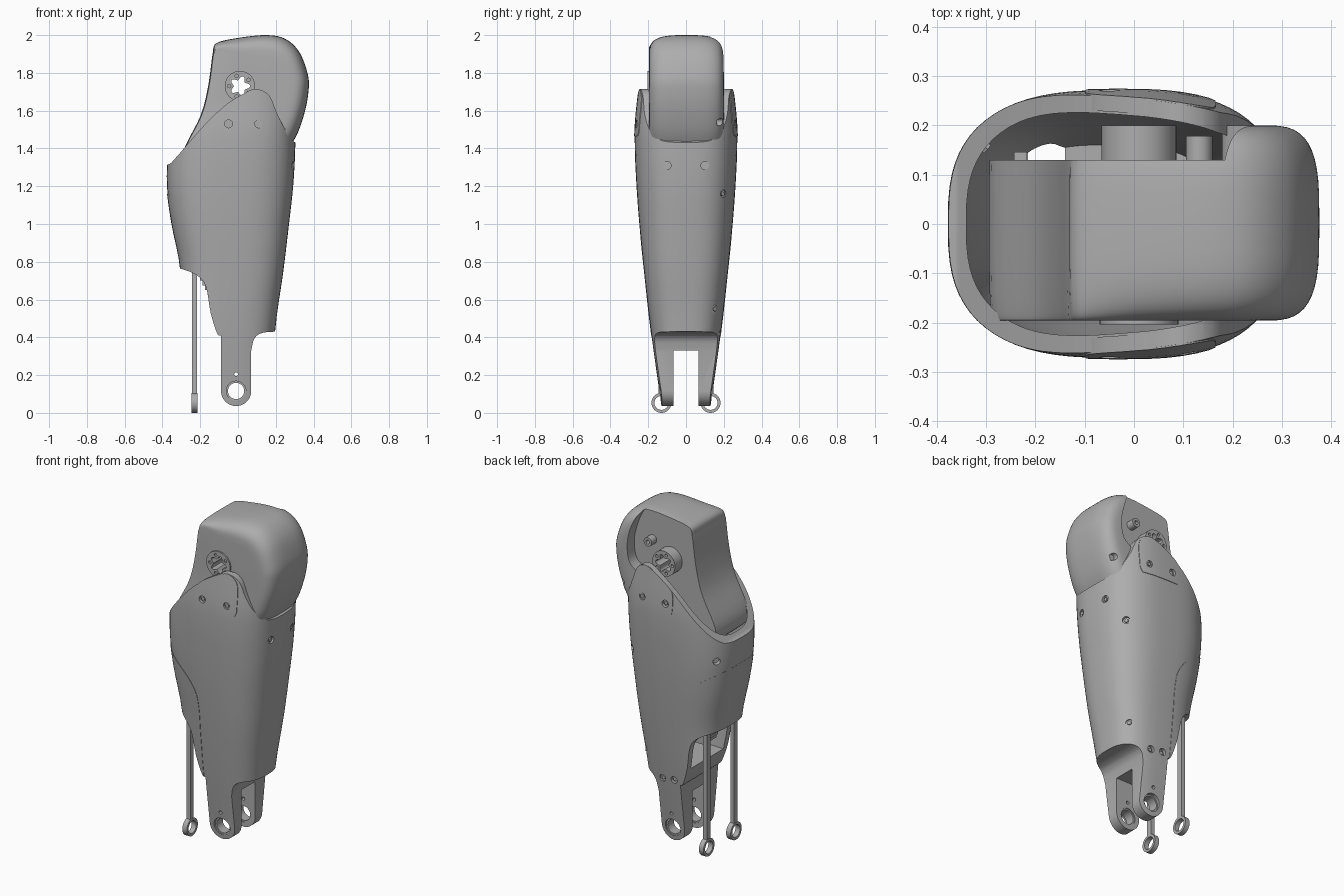
import bpy, bmesh, math
from mathutils import Vector, Matrix

if "Cube" in bpy.data.objects:
    bpy.data.objects.remove(bpy.data.objects["Cube"])

grey = bpy.data.materials.new("satin grey")
grey.use_nodes = True
COLOR = (0.42, 0.42, 0.42, 1)
grey.diffuse_color = COLOR
grey.node_tree.nodes["Principled BSDF"].inputs["Base Color"].default_value = COLOR


def make(name, bm):
    bmesh.ops.recalc_face_normals(bm, faces=bm.faces)
    mesh = bpy.data.meshes.new(name)
    bm.to_mesh(mesh)
    bm.free()
    mesh.materials.append(grey)
    ob = bpy.data.objects.new(name, mesh)
    bpy.context.collection.objects.link(ob)
    return ob


def smooth_path(pts, steps=5):
    """Catmull-Rom resampling of an open path."""
    pts = [Vector(p) for p in pts]
    ext = [2 * pts[0] - pts[1]] + pts + [2 * pts[-1] - pts[-2]]
    out = []
    for a, b, c, d in zip(ext, ext[1:], ext[2:], ext[3:]):
        for i in range(steps):
            t = i / steps
            out.append(b + (c - a) * t / 2 + (2 * a - 5 * b + 4 * c - d) * t * t / 2
                       + (3 * b - a - 3 * c + d) * t ** 3 / 2)
    return out + [pts[-1]]


def loft(name, rings):
    bm = bmesh.new()
    rows = [[bm.verts.new(p) for p in ring] for ring in rings]
    n = len(rows[0])
    for lo, hi in zip(rows, rows[1:]):
        for i in range(n):
            bm.faces.new((lo[i], lo[(i + 1) % n], hi[(i + 1) % n], hi[i]))
    bm.faces.new(rows[0])
    bm.faces.new(rows[-1])
    return make(name, bm)


def prism(name, outline, y0=-0.5, y1=0.5):
    return loft(name, [[(p[0], y, p[1]) for p in outline] for y in (y0, y1)])


def rod(name, start, end, r, sides=32):
    a, b = Vector(start), Vector(end)
    bm = bmesh.new()
    turn = (b - a).to_track_quat('Z', 'Y').to_matrix().to_4x4()
    bmesh.ops.create_cone(bm, cap_ends=True, segments=sides, radius1=r, radius2=r,
                          depth=(b - a).length,
                          matrix=Matrix.Translation((a + b) / 2) @ turn)
    return make(name, bm)


def box(name, lo, hi):
    lo, hi = Vector(lo), Vector(hi)
    bm = bmesh.new()
    bmesh.ops.create_cube(bm, size=1, matrix=Matrix.Translation((lo + hi) / 2)
                          @ Matrix.Diagonal((*(hi - lo), 1)))
    return make(name, bm)


def boolean(ob, cutter, op='DIFFERENCE', keep=False):
    mod = ob.modifiers.new("cut", 'BOOLEAN')
    mod.operation, mod.object, mod.solver = op, cutter, 'EXACT'
    bpy.context.view_layer.objects.active = ob
    bpy.ops.object.modifier_apply(modifier=mod.name)
    if not keep:
        bpy.data.objects.remove(cutter)


# Shin body stations: height, back edge, front edge, half width
STATIONS = smooth_path([
    (-0.02, -0.3, 0.17, 0.122), (0.42, -0.3, 0.195, 0.184), (0.75, -0.303, 0.24, 0.222),
    (1.0, -0.35, 0.27, 0.247), (1.2, -0.376, 0.292, 0.262), (1.4, -0.372, 0.303, 0.271),
    (1.55, -0.36, 0.3, 0.267), (1.8, -0.32, 0.27, 0.24)], 4)


def body_loft(grow, floor=-1.0):
    rings = []
    for z, x0, x1, b in STATIONS:
        if z < floor:
            continue
        mid, a, b = (x0 + x1) / 2, (x1 - x0) / 2 + grow, b + grow
        ring = []
        for i in range(72):
            t = 2 * math.pi * i / 72
            c, s = math.cos(t), math.sin(t)
            ring.append((mid + a * math.copysign(abs(c) ** 0.71, c),
                         b * math.copysign(abs(s) ** 0.71, s), z + (0.05 if floor > 0 and z > 1.79 else 0)))
        rings.append(ring)
    return loft("body", rings)


def hollow_part(name, outline, grow, wall):
    ob = body_loft(grow)
    ob.name = name
    boolean(ob, body_loft(-wall, 0.45))
    boolean(ob, prism("trim", outline), 'INTERSECT')
    return ob


# Shin shell, trimmed by its side silhouette
rim = smooth_path([(0.4, 1.43), (0.305, 1.43), (0.25, 1.5), (0.205, 1.59), (0.165, 1.68),
                   (0.1, 1.714), (0.03, 1.69), (-0.1, 1.6), (-0.2, 1.5), (-0.33, 1.35),
                   (-0.37, 1.315), (-0.45, 1.3)])
tail = smooth_path([(-0.45, 0.8), (-0.31, 0.765), (-0.22, 0.73), (-0.17, 0.67),
                    (-0.145, 0.53), (-0.11, 0.42), (-0.09, 0.41)], 3)
knuckle = [(-0.01 + 0.08 * math.cos(t), 0.116 + 0.08 * math.sin(t))
           for t in [math.pi * (1 + i / 16) for i in range(17)]]
step = smooth_path([(0.07, 0.33), (0.085, 0.39), (0.12, 0.42), (0.195, 0.43), (0.4, 0.43)], 4)
shell = hollow_part("shin_shell", rim + tail + knuckle + step, 0, 0.035)
boolean(shell, box("slot", (-0.5, -0.065, -0.2), (0.5, 0.065, 0.33)))

# Raised ear plates and rear cover
ear = smooth_path([(0.165, 1.5), (0.165, 1.62), (0.15, 1.68), (0.1, 1.714), (0.03, 1.69),
                   (-0.06, 1.635), (-0.095, 1.59), (-0.097, 1.5), (-0.085, 1.47),
                   (-0.06, 1.465), (0.13, 1.465), (0.155, 1.475), (0.165, 1.5)], 4)[:-1]
plates = hollow_part("ear_plates", ear, 0.003, 0.03)
cover_edge = smooth_path([(-0.1, 0.7), (-0.1, 0.85), (-0.12, 0.95), (-0.2, 1.05),
                          (-0.375, 1.16), (-0.45, 1.2)])
cover = hollow_part("rear_cover", cover_edge + tail[:-1] + [(-0.1, 0.42)], 0.0025, 0.025)

# Screw recesses: centre on the surface, drilling direction
screws = [((x, s * 0.27, 1.53), (0, -s, 0)) for x in (-0.05, 0.11) for s in (-1, 1)]
screws += [((0.297, y, 1.31), (-1, 0, 0)) for y in (-0.1, 0.1)]
screws += [((0.225, 0.2, 1.16), (-1, -0.8, 0)), ((0.17, 0.16, 0.55), (-1, -0.8, 0)),
           ((-0.32, 0.17, 1.22), (1, -0.8, 0)),
           ((-0.05, 0.182, 0.43), (0, -1, 0)), ((0.03, 0.182, 0.42), (0, -1, 0))]
for centre, way in screws:
    p, d = Vector(centre), Vector(way).normalized()
    cutter = rod("recess", p - d * 0.06, p + d * 0.015, 0.021, 20)
    for ob in (shell, plates, cover):
        if ob is shell or centre[2] == 1.53:
            boolean(ob, cutter, keep=True)
    bpy.data.objects.remove(cutter)
    rod("screw_head", p + d * 0.03, p + d * 0.008, 0.012, 6)

# Ankle pivot and pin holes, with bearing rings
boolean(shell, rod("bore", (-0.01, -0.5, 0.116), (-0.01, 0.5, 0.116), 0.052))
boolean(shell, rod("pin_bore", (-0.01, -0.5, 0.205), (-0.01, 0.5, 0.205), 0.01, 16))
for s in (-1, 1):
    ring = rod("ankle_bearing", (-0.01, s * 0.07, 0.116), (-0.01, s * 0.128, 0.116), 0.053)
    boolean(ring, rod("bore", (-0.01, -0.5, 0.116), (-0.01, 0.5, 0.116), 0.043))

# Knee housing: side outline with rounded flanks, last value is the rounding weight
outline = smooth_path([(-0.135, 1.9, 0.1), (-0.115, 1.957, 0.3), (0.0, 1.985, 0.75), (0.15, 2.0, 1),
                       (0.25, 1.98, 1), (0.325, 1.91, 1), (0.37, 1.79, 1), (0.373, 1.7, 1),
                       (0.35, 1.58, 1), (0.3, 1.45, 1), (0.22, 1.36, 1), (0.0, 1.3, 0.5),
                       (-0.25, 1.29, 0.1), (-0.29, 1.38, 0.1), (-0.2, 1.57, 0.1),
                       (-0.16, 1.72, 0.1), (-0.135, 1.9, 0.1)])[:-1]
rings = []
for i in range(25):
    t = math.pi * (i / 24 - 0.5)
    y = 0.002 + math.copysign(abs(math.sin(t)) ** 0.6, t) * 0.198
    shrink = 0.36 * (1 - max(math.cos(t), 0) ** 0.6)
    rings.append([(x + (0.05 - x) * shrink * w, y, z + (1.68 - z) * shrink * w)
                  for x, z, w in outline])
housing = loft("knee_housing", rings)
recess = smooth_path([(0.1, 2.1), (0.19, 1.98), (0.235, 1.88), (0.255, 1.78), (0.24, 1.68),
                      (0.18, 1.62), (0.2, 1.55), (0.25, 1.45), (0.25, 1.2)], 4)
boolean(housing, prism("side_recess", recess + [(-0.5, 1.2), (-0.5, 2.1)], 0.13, 0.4))
boolean(housing, rod("nose_recess", (0.3, 0.26, 1.54), (0.3, 0.165, 1.54), 0.02, 20))

# Knee motor hub on the recessed side, cap on the other, and a stop post
hub = rod("knee_hub", (0.01, 0.12, 1.73), (0.01, 0.2, 1.73), 0.076, 40)
cap = rod("knee_cap", (0.01, -0.204, 1.73), (0.01, -0.15, 1.73), 0.08, 40)
post = rod("stop_post", (0.132, 0.12, 1.82), (0.132, 0.178, 1.82), 0.027)
boolean(post, rod("post_bore", (0.132, 0.15, 1.82), (0.132, 0.3, 1.82), 0.012, 16))
star = [(0.01 + r * math.cos(t), 1.73 + r * math.sin(t))
        for t, r in [(2 * math.pi * i / 60, 0.043 + 0.011 * math.cos(10 * math.pi * i / 60))
                     for i in range(60)]]
for ob in (housing, hub, cap):
    boolean(ob, prism("star_bore", star))
for i in range(5):
    t = 2 * math.pi * (i + 0.5) / 5
    x, z = 0.01 + 0.057 * math.cos(t), 1.73 + 0.057 * math.sin(t)
    for ob, y in ((hub, 0.2), (cap, -0.204)):
        boolean(ob, rod("bolt_bore", (x, y - 0.02, z), (x, y + 0.02, z), 0.009, 12))

# Ankle push rods with ring ends
for s in (-1, 1):
    y = s * 0.13
    box("push_rod", (-0.243, y - 0.016, 0.095), (-0.217, y + 0.016, 1.0))
    eye = rod("push_rod_eye", (-0.245, y, 0.053), (-0.215, y, 0.053), 0.053)
    boolean(eye, rod("bore", (-0.3, y, 0.053), (-0.1, y, 0.053), 0.037))

# Stepped bracket inside the rear opening
for i in range(4):
    box("inner_bracket", (-0.2 + 0.013 * i, -0.06, 0.7 - 0.025 * i), (-0.1, 0.06, 0.74 - 0.025 * i))

# Smooth shading with crisp edges
bpy.ops.object.select_all(action='DESELECT')
for ob in bpy.context.scene.objects:
    if ob.type == 'MESH':
        ob.select_set(True)
        bpy.context.view_layer.objects.active = ob
bpy.ops.object.shade_smooth_by_angle(angle=math.radians(32))
